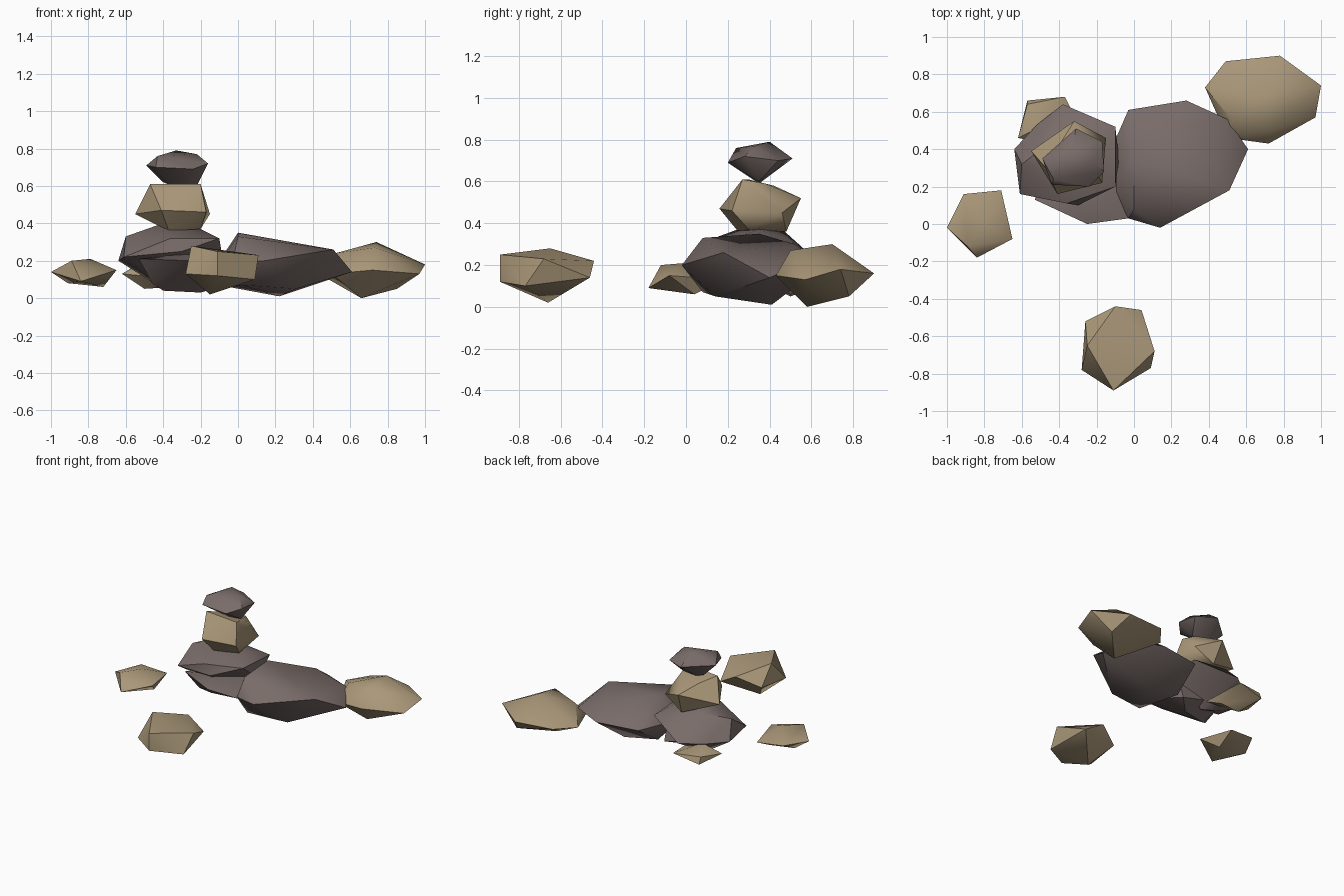
import bpy
import bmesh
import math
from mathutils import Vector

default_cube = bpy.data.objects.get("Cube")
if default_cube:
    bpy.data.objects.remove(default_cube, do_unlink=True)


def make_material(name, colour):
    material = bpy.data.materials.new(name)
    material.use_nodes = True
    material.diffuse_color = colour
    shader = material.node_tree.nodes["Principled BSDF"]
    shader.inputs["Base Color"].default_value = colour
    shader.inputs["Roughness"].default_value = 0.9
    return material


sandstone = make_material("sandstone tan", (0.40, 0.31, 0.19, 1))
slate = make_material("slate brown grey", (0.19, 0.15, 0.14, 1))


def rock(name, material, *corners):
    """Chipped stone: the convex hull of its corners, given in hundredths."""
    shape = bmesh.new()
    for corner in corners:
        shape.verts.new(Vector(corner) / 100)
    bmesh.ops.convex_hull(shape, input=list(shape.verts))
    loose = [v for v in shape.verts if not v.link_faces]
    bmesh.ops.delete(shape, geom=loose, context="VERTS")
    # Merge nearly flat neighbours into broad facets
    bmesh.ops.dissolve_limit(shape, angle_limit=math.radians(4),
                             verts=list(shape.verts), edges=list(shape.edges))
    bmesh.ops.recalc_face_normals(shape, faces=list(shape.faces))
    mesh = bpy.data.meshes.new(name)
    shape.to_mesh(mesh)
    shape.free()
    mesh.materials.append(material)
    stone = bpy.data.objects.new(name, mesh)
    bpy.context.collection.objects.link(stone)
    bpy.ops.object.select_all(action="DESELECT")
    stone.select_set(True)
    bpy.context.view_layer.objects.active = stone
    bpy.ops.object.shade_smooth_by_angle(angle=math.radians(40))


# Loose stones lying around the pile
rock("left_pebble", sandstone,
     (-100, -2, 14), (-91, 16, 15), (-71, 18, 13), (-65, -8, 15), (-84, -18, 9),
     (-89, -12, 20), (-79, 0, 21), (-72, 4, 6), (-91, 2, 8))

rock("front_pebble", sandstone,
     (-11, -89, 25), (-11, -89, 12), (-25, -65, 28), (11, -68, 23),
     (9, -77, 10), (-28, -78, 13), (-10, -44, 22), (4, -46, 14),
     (-26, -52, 15), (-15, -66, 2))

rock("side_boulder", sandstone,
     (74, 70, 30), (73, 50, 27), (52, 56, 24), (100, 74, 18), (97, 57, 13),
     (85, 78, 5), (66, 58, 0), (78, 90, 16), (49, 87, 17), (38, 73, 16),
     (72, 43, 15), (50, 46, 13))

rock("back_pebble", sandstone,
     (-62, 46, 13), (-57, 66, 11), (-57, 64, 16), (-37, 68, 15), (-33, 60, 12),
     (-50, 50, 5), (-35, 50, 6), (-50, 52, 20), (-30, 40, 10))

# Large dark stones of the base
rock("wide_boulder", slate,
     (-3, 61, 20), (28, 66, 20), (50, 56, 21), (61, 40, 14), (51, 18, 26),
     (14, -2, 20), (-3, 3, 19), (-12, 20, 17), (-10, 45, 20), (0, 8, 33),
     (0, 35, 35), (28, 52, 30), (22, 41, 1), (31, 14, 5), (2, 8, 7),
     (-5, 40, 6))

rock("base_slab", slate,
     (-53, 13, 21), (-25, 0, 20), (-3, 3, 18), (-46, 20, 8), (-20, 30, 3),
     (-40, 25, 4), (-10, 40, 6), (-45, 40, 15), (-10, 35, 22), (-30, 15, 24))

# Balanced stack, from bottom to top
rock("stack_lower", slate,
     (-43, 30, 39), (-43, 45, 38), (-20, 35, 37), (-60, 32, 33),
     (-10, 52, 30), (-10, 20, 32), (-38, 64, 21), (-64, 40, 20),
     (-61, 16, 22), (-52, 53, 20), (-36, 11, 32), (-30, 10, 25),
     (-8, 35, 20), (-30, 35, 6), (-45, 40, 8))

rock("stack_middle", sandstone,
     (-55, 39, 45), (-41, 16, 47), (-17, 22, 46), (-15, 46, 45),
     (-32, 55, 52), (-47, 30, 61), (-20, 27, 61), (-22, 38, 59),
     (-40, 42, 58), (-37, 25, 36), (-20, 30, 37), (-30, 48, 36))

rock("stack_top", slate,
     (-49, 35, 71), (-31, 51, 71), (-17, 44, 70), (-16, 28, 72),
     (-24, 20, 69), (-44, 21, 70), (-43, 24, 76), (-33, 40, 79),
     (-22, 33, 77), (-40, 36, 62), (-22, 35, 60), (-33, 35, 59))
